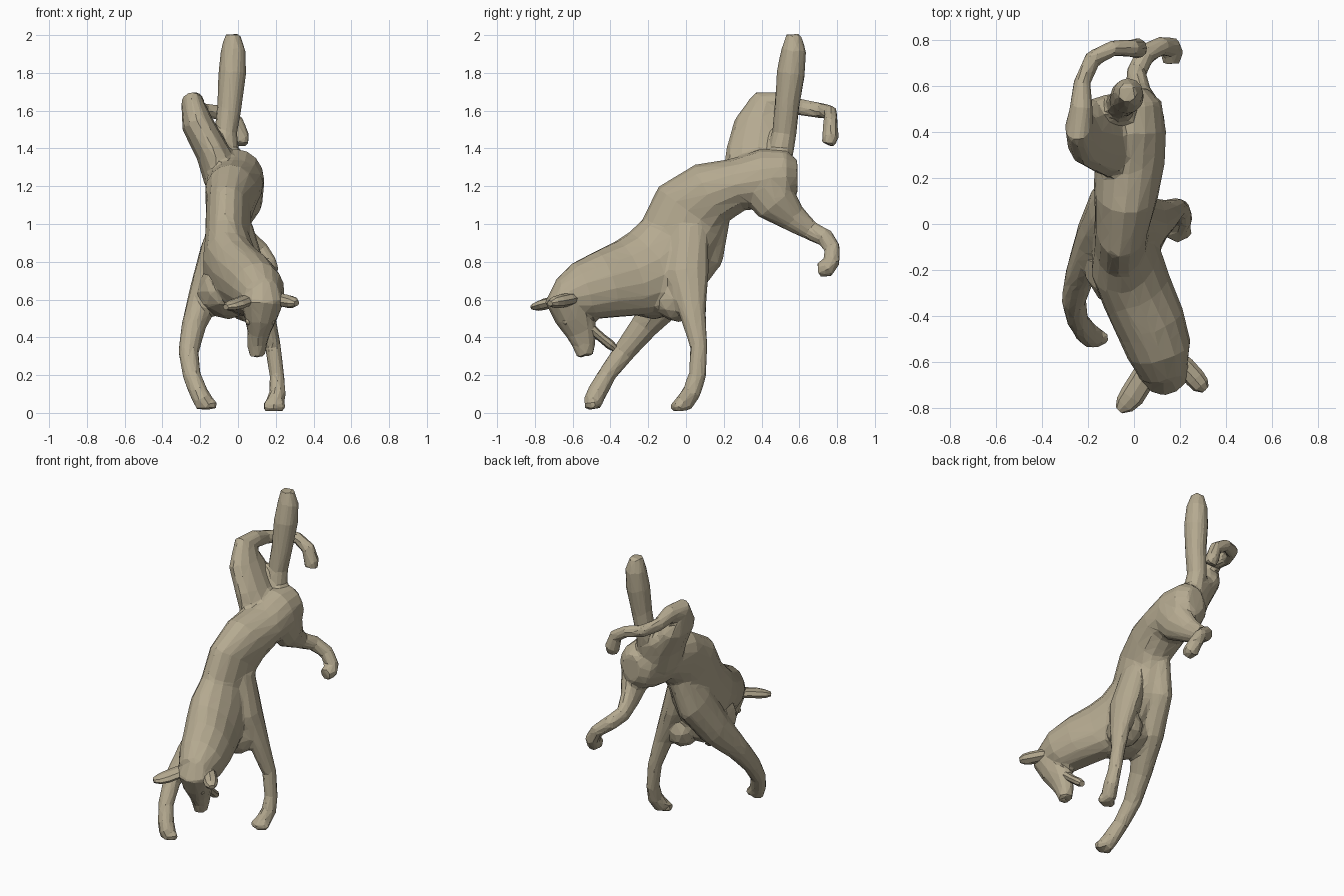
import bpy, bmesh, math
from mathutils import Vector, Matrix

coat = bpy.data.materials.new("coat")
coat.diffuse_color = (.46, .40, .28, 1)


def loft(bm, pts, n=12):
    """Closed tube through (x, y, z, half width, half depth) stations."""
    ctr = [Vector(p[:3]) for p in pts]
    last = len(pts) - 1
    u, prev, rings = None, None, []
    for i, p in enumerate(pts):
        t = (ctr[min(i + 1, last)] - ctr[max(i - 1, 0)]).normalized()
        if u is None:
            u = Vector((1, 0, 0))
        else:
            u = prev.rotation_difference(t) @ u
        u = (u - t * u.dot(t)).normalized()
        v = t.cross(u)
        a, b = p[3], p[4]
        rings.append([bm.verts.new(ctr[i] + u * a * math.cos(2 * math.pi * k / n)
                                   + v * b * math.sin(2 * math.pi * k / n)) for k in range(n)])
        prev = t
    for r, s in zip(rings, rings[1:]):
        for k in range(n):
            bm.faces.new((r[k], r[(k + 1) % n], s[(k + 1) % n], s[k]))
    bm.faces.new(rings[0][::-1])
    bm.faces.new(rings[-1])


def ball(bm, c, r, scale=(1, 1, 1)):
    bmesh.ops.create_icosphere(bm, subdivisions=2, radius=r,
                               matrix=Matrix.Translation(c) @ Matrix.Diagonal((*scale, 1)))


def finish(name, bm):
    bmesh.ops.recalc_face_normals(bm, faces=bm.faces)
    me = bpy.data.meshes.new(name)
    bm.to_mesh(me)
    bm.free()
    me.materials.append(coat)
    ob = bpy.data.objects.new(name, me)
    bpy.context.collection.objects.link(ob)
    return ob


body = bmesh.new()

# torso and neck, rump to nape
loft(body, [(.0, .59, 1.25, .06, .09), (.0, .54, 1.25, .12, .14), (-.01, .42, 1.235, .15, .165),
            (-.02, .28, 1.21, .155, .14), (-.035, .13, 1.16, .14, .175), (-.05, .02, 1.07, .12, .21),
            (-.055, -.05, .92, .12, .21), (-.04, -.15, .78, .15, .235), (.01, -.29, .715, .15, .215),
            (.07, -.43, .68, .15, .185), (.11, -.55, .645, .14, .16), (.13, -.66, .61, .10, .10)], 16)

# deep chest between the elbows
ball(body, (-.05, -.17, .64), 1, (.17, .2, .145))
ball(body, (.04, -.04, .60), 1, (.1, .13, .12))

# head and muzzle, crown to nose
loft(body, [(.13, -.63, .70, .07, .06), (.13, -.63, .61, .12, .12), (.12, -.59, .51, .09, .105),
            (.11, -.555, .43, .062, .085), (.10, -.54, .36, .052, .062), (.10, -.535, .30, .042, .045)])

# front legs
loft(body, [(.02, .02, .98, .06, .1), (.07, .0, .74, .08, .12), (.14, .035, .53, .055, .072),
            (.185, .068, .35, .042, .047), (.205, .06, .2, .039, .047), (.21, .03, .11, .045, .05),
            (.195, -.01, .052, .05, .05), (.19, -.045, .037, .04, .035)])
loft(body, [(-.06, .16, 1.05, .07, .08), (-.11, .07, .86, .09, .14), (-.165, -.06, .65, .09, .115),
            (-.235, -.22, .46, .065, .075), (-.262, -.33, .32, .054, .058), (-.245, -.42, .2, .048, .048),
            (-.21, -.47, .11, .05, .053), (-.185, -.49, .065, .052, .052), (-.17, -.485, .03, .04, .04)])

# hind legs: right hangs down, left kicks up and curls across
loft(body, [(.06, .40, 1.22, .08, .13), (.05, .47, 1.12, .08, .12), (.02, .57, 1.03, .055, .075),
            (.01, .66, .965, .043, .053), (.05, .74, .925, .046, .048), (.12, .775, .87, .04, .044),
            (.16, .77, .80, .044, .046), (.165, .745, .765, .05, .05), (.16, .70, .755, .04, .04)])
loft(body, [(-.03, .36, 1.12, .08, .1), (-.075, .37, 1.25, .11, .17), (-.135, .38, 1.38, .09, .17),
            (-.215, .40, 1.53, .085, .145), (-.24, .43, 1.64, .06, .09), (-.23, .50, 1.645, .052, .055),
            (-.225, .62, 1.615, .037, .044), (-.18, .72, 1.60, .037, .042), (-.09, .765, 1.59, .035, .038),
            (-.01, .765, 1.54, .038, .042), (.015, .765, 1.46, .044, .047), (.02, .75, 1.42, .035, .04)])

# skin web joining raised thigh and tail root
loft(body, [(-.18, .46, 1.45, .05, .09), (-.12, .49, 1.41, .06, .08), (-.05, .51, 1.36, .06, .06)])

# upright tail
loft(body, [(-.06, .49, 1.33, .07, .07), (-.065, .52, 1.48, .06, .065), (-.045, .535, 1.63, .066, .066),
            (-.03, .555, 1.8, .074, .076), (-.025, .57, 1.92, .066, .066), (-.03, .57, 2.005, .04, .04)])

# toes
for paw in ((.19, -.05, .035), (-.17, -.51, .045)):
    for k in (-1, 0, 1):
        ball(body, Vector(paw) + Vector((k * .03, abs(k) * .014, 0)), .032)

# fused skin with irregular low-poly facets
skin = finish("animal_body", body)
m = skin.modifiers.new("fuse", 'REMESH')
m.mode, m.voxel_size = 'VOXEL', .013
m = skin.modifiers.new("soften", 'SMOOTH')
m.factor, m.iterations = .5, 3
m = skin.modifiers.new("facets", 'DECIMATE')
m.ratio = .045

# ears
for name, pts in (
    ("left_ear", [(.08, -.56, .60, .03, .025), (.04, -.67, .595, .055, .03),
                  (-.01, -.75, .575, .055, .03), (-.04, -.785, .565, .045, .025), (-.065, -.81, .56, .02, .015)]),
    ("right_ear", [(.17, -.56, .61, .03, .025), (.22, -.62, .60, .045, .035),
                   (.265, -.67, .59, .045, .035), (.29, -.70, .585, .04, .03), (.31, -.72, .58, .02, .015)])):
    bm = bmesh.new()
    loft(bm, pts, 8)
    finish(name, bm)

# open lower jaw
bm = bmesh.new()
loft(bm, [(.11, -.52, .46, .045, .03), (.105, -.45, .40, .038, .024),
          (.10, -.40, .36, .036, .026), (.10, -.375, .34, .02, .018)], 8)
finish("lower_jaw", bm)

# nose and eyes
bm = bmesh.new()
ball(bm, (.10, -.555, .315), .03, (1, .9, .7))
finish("nose", bm)
for side, s in (("left", -1), ("right", 1)):
    bm = bmesh.new()
    ball(bm, (.118 + s * .06, -.635, .485), .02)
    finish(side + "_eye", bm)
